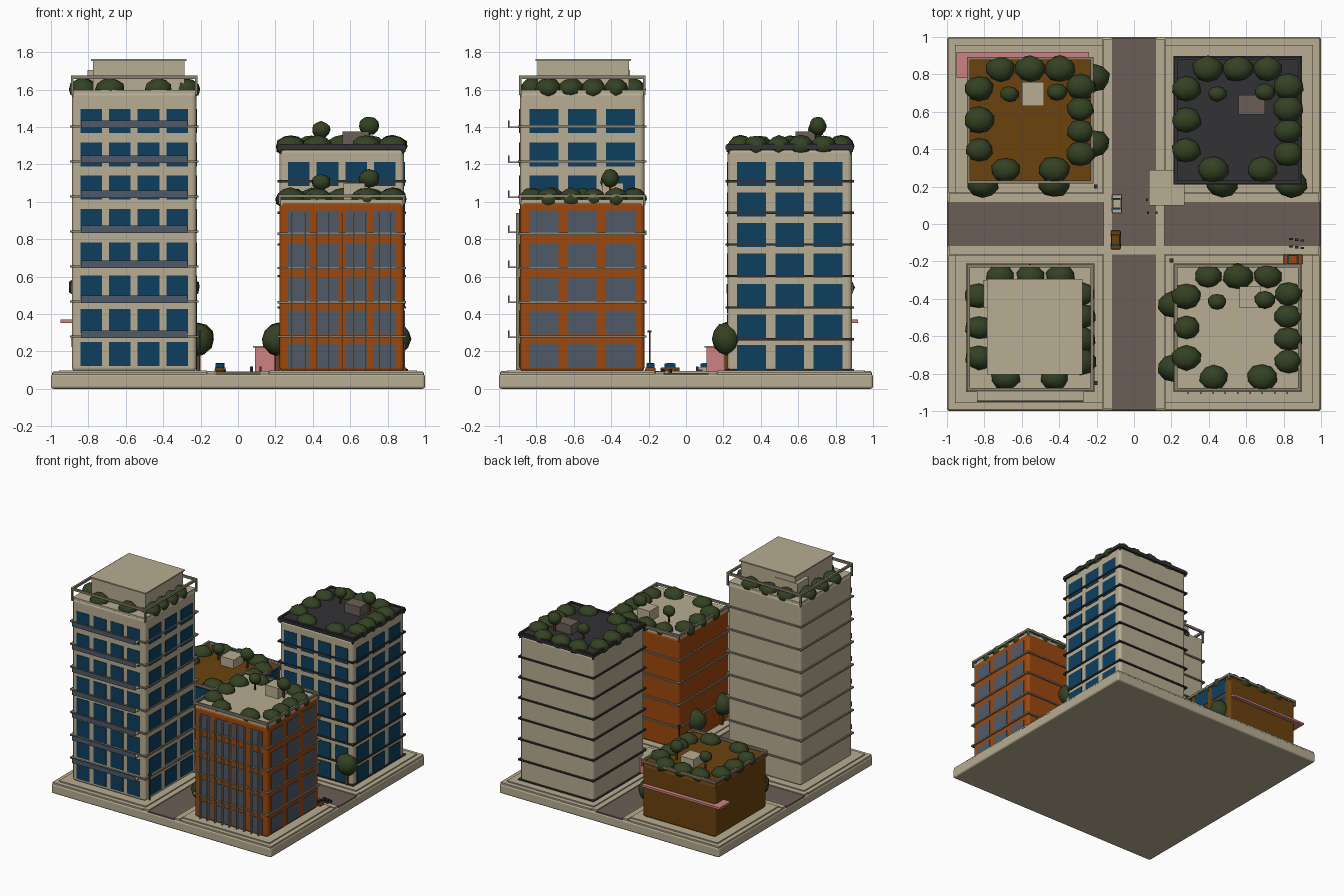
import bpy, bmesh, random
from mathutils import Matrix, Vector

random.seed(4)
cube = bpy.data.objects.get("Cube")
if cube:
    bpy.data.objects.remove(cube)


def material(name, r, g, b):
    lin = [((c / 255 + 0.055) / 1.055) ** 2.4 for c in (r, g, b)] + [1]
    m = bpy.data.materials.new(name)
    m.use_nodes = True
    m.diffuse_color = lin
    m.node_tree.nodes["Principled BSDF"].inputs["Base Color"].default_value = lin
    return m


BEIGE = material("beige stone", 184, 173, 147)
TRIM = material("grey trim", 138, 129, 110)
ORANGE = material("orange brick", 158, 72, 14)
BROWN = material("brown wall", 108, 66, 14)
DARK = material("charcoal", 50, 50, 53)
ROAD = material("road brown", 108, 95, 86)
GREEN = material("leaf green", 52, 66, 35)
PINK = material("pink", 205, 130, 130)
SLATE = material("slate glass", 80, 90, 104)
BLUE = material("blue glass", 14, 63, 95)


def finish(name, bm, mat, smooth=False):
    me = bpy.data.meshes.new(name)
    bm.to_mesh(me)
    bm.free()
    me.materials.append(mat)
    me.shade_smooth() if smooth else me.shade_flat()
    ob = bpy.data.objects.new(name, me)
    bpy.context.collection.objects.link(ob)
    return ob


def boxes(name, mat, items, bevel=0):
    """One object from boxes given as (x0, x1, y0, y1, z0, z1)."""
    bm = bmesh.new()
    for x0, x1, y0, y1, z0, z1 in items:
        mid = Vector((x0 + x1, y0 + y1, z0 + z1)) / 2
        bmesh.ops.create_cube(bm, size=1, matrix=Matrix.Translation(mid)
                              @ Matrix.Diagonal((x1 - x0, y1 - y0, z1 - z0, 1)))
    ob = finish(name, bm, mat)
    if bevel:
        mod = ob.modifiers.new("rounded edges", "BEVEL")
        mod.width, mod.segments = bevel, 3
        ob.data.shade_smooth()
        mod.harden_normals = True
    return ob


def block(cx, cy, hx, hy, z0, z1):
    return (cx - hx, cx + hx, cy - hy, cy + hy, z0, z1)


def blobs(name, items):
    """Lumpy foliage given as (x, y, z, radius, height radius)."""
    bm = bmesh.new()
    for x, y, z, r, h in items:
        made = bmesh.ops.create_icosphere(bm, subdivisions=2, radius=1)["verts"]
        for v in made:
            v.co *= random.uniform(0.93, 1.06)
            v.co = Vector((x + v.co.x * r, y + v.co.y * r * 0.85, z + v.co.z * h))
    return finish(name, bm, GREEN, True)


def ring(cx, cy, half, w, z0, z1):
    """Four bars of a square frame."""
    bars = []
    for s in (-1, 1):
        bars.append(block(cx, cy + s * (half - w / 2), half, w / 2, z0, z1))
        bars.append(block(cx + s * (half - w / 2), cy, w / 2, half - w, z0, z1))
    return bars


# Ground slab, roads, pavements and lots
boxes("ground_slab", BEIGE, [block(0, 0, 1, 1, 0, 0.08)], 0.015)
boxes("roads", ROAD, [block(0, 0, 0.12, 0.995, 0.06, 0.086),
                      block(0, 0, 0.995, 0.12, 0.06, 0.085)])
walks = [block(s * 0.14, 0, 0.022, 0.99, 0.07, 0.094) for s in (-1, 1)]
walks += [block(sx * 0.577, sy * 0.14, 0.413, 0.022, 0.07, 0.093)
          for sx in (-1, 1) for sy in (-1, 1)]
walks.append(block(0, -0.14, 0.12, 0.022, 0.07, 0.093))
boxes("pavements", BEIGE, walks)
corners = [(sx, sy) for sx in (-1, 1) for sy in (-1, 1)]
boxes("lots", BEIGE, [block(sx * 0.562, sy * 0.562, 0.395, 0.395, 0.07, 0.099)
                      for sx, sy in corners])
boxes("outer_kerb", BEIGE, [block(sx * 0.58, sy * 0.58, 0.413, 0.413, 0.07, 0.09)
                            for sx, sy in corners])

# Roof planting layout shared by all buildings
C, HALF = 0.555, 0.333
BUSHES = [(x, 0.275) for x in (-0.16, 0, 0.16)] + [(-0.275, y) for y in (-0.16, 0, 0.17)]
BUSHES += [(0.27, y) for y in (-0.18, -0.06, 0.06, 0.18)] + [(-0.13, -0.265), (0.13, -0.265)]


def building(name, sx, sy, top, wall, glass, roof, rim, band, rows, bands, rail, trees=True):
    cx, cy = sx * C, sy * C
    boxes(name + "_walls", wall, [block(cx, cy, HALF, HALF, 0.09, top)], 0.025)
    # Window plates on the front and right walls
    first, pitch, count = rows
    panes = []
    for k in range(count):
        z = first + pitch * k
        for dx in (-0.23, -0.077, 0.077, 0.23):
            panes.append(block(cx + dx, cy - HALF, 0.058, 0.004, z - 0.064, z + 0.064))
        for dy in (-0.205, 0, 0.205):
            panes.append(block(cx + HALF, cy + dy, 0.004, 0.077, z - 0.064, z + 0.064))
    boxes(name + "_windows", glass, panes)
    # Floor bands
    if bands:
        boxes(name + "_floor_bands", band,
              [b for z in bands for b in ring(cx, cy, HALF + 0.011, 0.03, z - 0.006, z + 0.006)])
    # Roof deck and parapet rail on short posts
    boxes(name + "_roof", roof, [block(cx, cy, HALF - 0.005, HALF - 0.005, top - 0.03, top + 0.008)])
    edge = HALF + 0.006
    posts = [block(cx + a * (edge - 0.008), cy + b * (edge - 0.008), 0.007, 0.007, top - 0.02, rail)
             for a, b in corners]
    boxes(name + "_roof_rail", rim, ring(cx, cy, edge, 0.016, rail - 0.018, rail) + posts)
    # Roof planting
    leaves = [(cx + x, cy + y, top + 0.012, random.uniform(0.073, 0.084), 0.058) for x, y in BUSHES]
    if trees:
        small = [(-0.11, 0.14, 0.1, 0.05), (0.145, 0.15, 0.12, 0.056)]
        leaves += [(cx + x, cy + y, top + h, r, r * 0.9) for x, y, h, r in small]
        boxes(name + "_roof_trunks", BROWN,
              [block(cx + x, cy + y, 0.006, 0.006, top, top + h) for x, y, h, r in small])
    blobs(name + "_roof_bushes", leaves)


tall_floors = [0.28 + 0.187 * k for k in range(7)]
building("tall_tower", -1, -1, 1.59, BEIGE, BLUE, BEIGE, TRIM, TRIM,
         (0.185, 0.178, 8), tall_floors, 1.675, False)
building("orange_block", 1, -1, 1.005, ORANGE, SLATE, BEIGE, TRIM, TRIM,
         (0.177, 0.178, 5), [0.28 + 0.183 * k for k in range(4)], 1.04)
building("dark_roof_block", 1, 1, 1.285, BEIGE, BLUE, DARK, DARK, DARK,
         (0.17, 0.163, 7), [0.1] + [0.265 + 0.169 * k for k in range(6)], 1.31)
building("low_block", -1, 1, 0.53, BROWN, BLUE, BROWN, TRIM, TRIM,
         (0.17, 0.15, 3), [], 0.56)

# Dark cornice
boxes("dark_cornice", DARK, [block(C, C, HALF + 0.01, HALF + 0.01, 1.28, 1.3)])

# Tall tower balconies and penthouse
boxes("balcony_floors", BEIGE,
      [(-0.84, -0.27, -0.95, -0.885, z - 0.008, z) for z in tall_floors])
boxes("balcony_rails", SLATE,
      [(-0.84, -0.27, -0.953, -0.945, z - 0.008, z + 0.032) for z in tall_floors])
boxes("penthouse", BEIGE, [(-0.775, -0.285, -0.795, -0.305, 1.58, 1.755),
                           (-0.785, -0.275, -0.805, -0.295, 1.752, 1.762),
                           (-0.805, -0.6, -0.45, -0.3, 1.58, 1.705)])

# Vertical fins on the orange front
boxes("front_fins", TRIM, [block(C + 0.066 * k, -0.898, 0.004, 0.012, 0.1, 0.94)
                           for k in range(-4, 5)])

# Roof huts
boxes("light_roof_huts", BEIGE, [(-0.6, -0.48, 0.63, 0.76, 0.52, 0.61),
                                 (0.565, 0.68, -0.45, -0.335, 1.0, 1.1)])
boxes("dark_roof_hut", ROAD, [(0.56, 0.7, 0.585, 0.69, 1.28, 1.375)])

# Pink canopy on the low block, and the corner kiosk
boxes("canopy", PINK, [(-0.95, -0.24, 0.78, 0.92, 0.353, 0.37)])
boxes("kiosk_walls", PINK, [(0.09, 0.26, 0.11, 0.28, 0.09, 0.22)])
boxes("kiosk_roof", BEIGE, [(0.08, 0.27, 0.1, 0.29, 0.22, 0.23)])

# Street trees
spots = [(-0.81, 0.215), (-0.43, 0.215), (-0.215, 0.78), (-0.215, 0.43),
         (0.215, -0.43), (0.215, -0.77), (0.47, 0.215), (0.84, 0.215)]
blobs("street_tree_crowns", [(x, y, 0.265, 0.087, 0.09) for x, y in spots])
boxes("street_tree_trunks", BROWN, [block(x, y, 0.01, 0.01, 0.09, 0.25) for x, y in spots])

# Street lamps, bollards and cafe tables
lamps = [(-0.205, 0.2), (0.2, -0.195), (-0.205, -0.85)]
boxes("street_lamps", DARK, [block(x, y, 0.004, 0.004, 0.09, 0.31) for x, y in lamps]
      + [block(x, y, 0.01, 0.01, 0.3, 0.312) for x, y in lamps])
boxes("bollards", DARK, [block(x, y, 0.006, 0.006, 0.08, 0.12)
                         for x, y in [(0.07, 0.13), (0.075, 0.06), (0.12, 0.06)]])
boxes("street_seats", DARK, [block(0.84 + 0.03 * k, y - 0.004 * k, 0.01, 0.006, 0.08, 0.105)
                             for k in range(3) for y in (-0.08, -0.12)])


def car(name, x, y, paint, along_x=False):
    def part(half_long, half_wide, z0, z1, shift=0):
        if along_x:
            return block(x + shift, y, half_long, half_wide, z0, z1)
        return block(x, y + shift, half_wide, half_long, z0, z1)
    boxes(name + "_body", paint, [part(0.05, 0.026, 0.092, 0.115)], 0.005)
    boxes(name + "_cabin", BLUE, [part(0.03, 0.021, 0.112, 0.134)])
    boxes(name + "_roof", paint, [part(0.02, 0.019, 0.132, 0.138)])
    boxes(name + "_wheels", DARK, [part(0.01, 0.028, 0.084, 0.102, s * 0.03) for s in (-1, 1)])


car("pale_car", -0.092, 0.108, BEIGE)
car("brown_car", -0.098, -0.085, BROWN)
car("orange_car", 0.85, -0.19, ORANGE, True)
